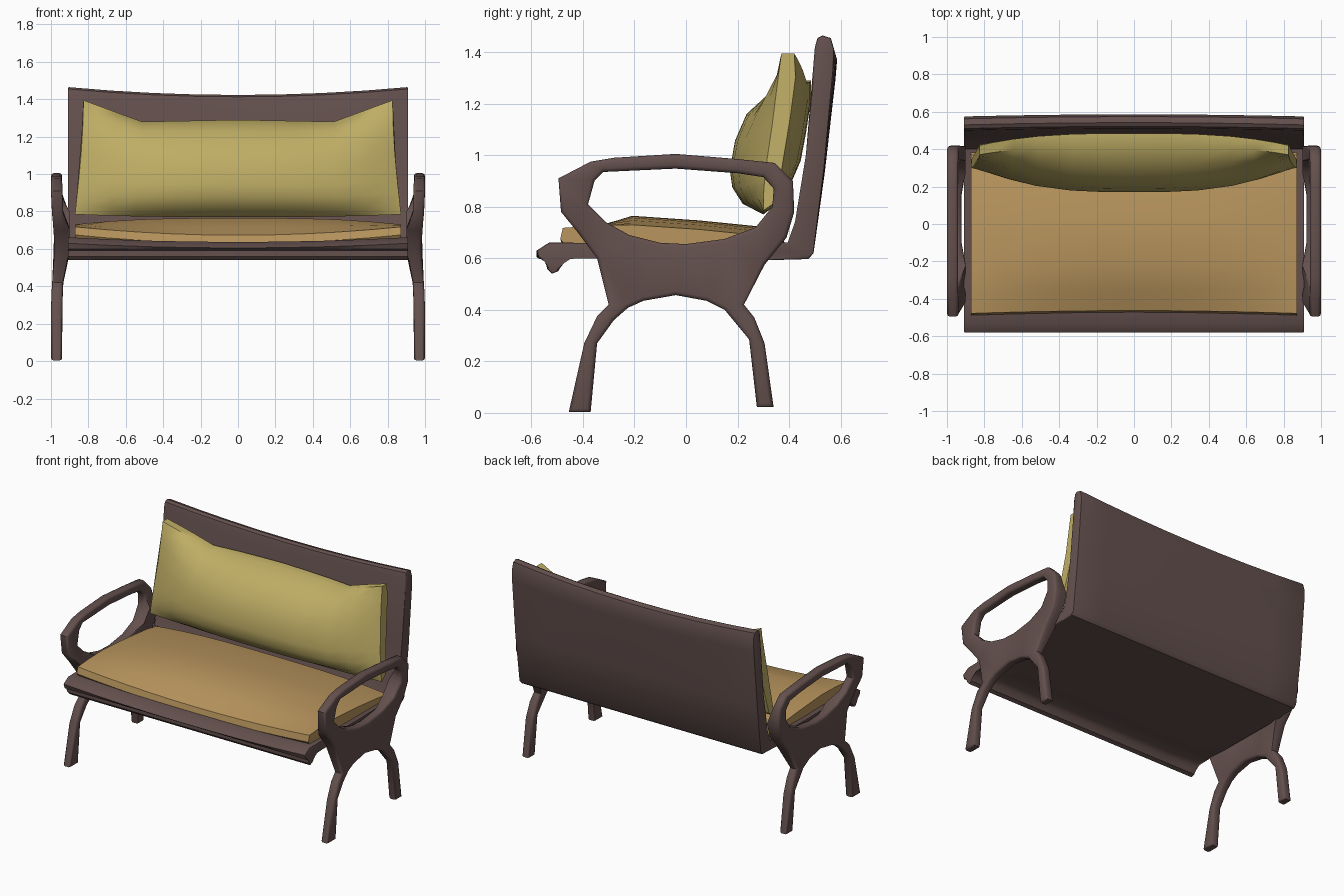
import bpy, bmesh, math

if "Cube" in bpy.data.objects:
    bpy.data.objects.remove(bpy.data.objects["Cube"])


def material(name, rgb):
    m = bpy.data.materials.new(name)
    m.diffuse_color = (*rgb, 1)
    m.use_nodes = True
    m.node_tree.nodes["Principled BSDF"].inputs["Base Color"].default_value = m.diffuse_color
    return m


WOOD = material("dark wood", (0.125, 0.08, 0.075))
TAN = material("tan fabric", (0.48, 0.30, 0.11))
YELLOW = material("yellow fabric", (0.52, 0.42, 0.13))


def finish(bm, name, mat, angle):
    bmesh.ops.recalc_face_normals(bm, faces=bm.faces[:])
    me = bpy.data.meshes.new(name)
    bm.to_mesh(me)
    bm.free()
    me.materials.append(mat)
    ob = bpy.data.objects.new(name, me)
    bpy.context.collection.objects.link(ob)
    bpy.ops.object.select_all(action='DESELECT')
    ob.select_set(True)
    bpy.context.view_layer.objects.active = ob
    bpy.ops.object.shade_smooth_by_angle(angle=math.radians(angle))
    return ob


def loft(name, mat, sections, angle=40, rim=0):
    """Skin closed cross-sections, cap both ends, optionally round the caps."""
    bm = bmesh.new()
    rows = [[bm.verts.new(p) for p in s] for s in sections]
    n = len(rows[0])
    for a, b in zip(rows, rows[1:]):
        for i in range(n):
            j = (i + 1) % n
            bm.faces.new((a[i], a[j], b[j], b[i]))
    caps = [bm.faces.new(rows[0]), bm.faces.new(rows[-1])]
    if rim:
        edges = [e for f in caps for e in f.edges]
        bmesh.ops.bevel(bm, geom=edges, offset=rim, segments=2, profile=0.5,
                        affect='EDGES', clamp_overlap=False)
    return finish(bm, name, mat, angle)


def mirrored(ts):
    return [-t for t in reversed(ts) if t > 0] + ts


# Bench shell: bent seat and back panel with a rolled front lip
shell = [(.53, 1.465), (.562, 1.455), (.575, 1.41), (.57, 1.33), (.535, .95), (.495, .62),
         (.475, .597), (.3, .592), (-.36, .60), (-.45, .605), (-.48, .585), (-.495, .55),
         (-.52, .54), (-.54, .56), (-.54, .592), (-.57, .598), (-.58, .63), (-.53, .662),
         (-.42, .66), (0, .655), (.40, .655), (.43, .74), (.465, 1.0), (.5, 1.42), (.51, 1.455)]
rows = []
for t in mirrored([0, .25, .5, .75, 1]):
    c = 1 - t * t
    row = []
    for y, z in shell:
        back = max(0, min(1, (z - .7) / .75))
        dz = -.042 * c * back
        if y < .3 and z > .62:
            dz = -.025 * c
        row.append((.91 * t, y + .012 * back * c, z + dz))
    rows.append(row)
loft("bench_shell", WOOD, rows, 40, .007)

# Seat cushion, sagging along its front edge
seat = [(-.47, .65), (-.488, .675), (-.478, .718), (-.36, .742), (-.21, .765), (.05, .747),
        (.27, .725), (.37, .705), (.385, .65), (0, .625)]
rows = []
for t in mirrored([0, .2, .4, .6, .8, .94, 1]):
    c = 1 - t * t
    row = []
    for y, z in seat:
        front = max(0, min(1, (-.22 - y) / .25))
        dz = -.045 * c * front
        if z > .7:
            dz -= .035 * abs(t) ** 3 * (1 - front)
        row.append((.872 * t, y + .015 * c * front, z + dz))
    rows.append(row)
loft("seat_cushion", TAN, rows, 35)

# Back pillow: (height fraction, y at middle, y at ends) round the section
pillow = [(0, .30, .30), (.08, .22, .30), (.2, .18, .305), (.33, .17, .315), (.55, .19, .335),
          (.75, .235, .35), (.9, .32, .362), (1, .42, .37), (1, .485, .42), (.85, .485, .425),
          (.6, .465, .405), (.4, .445, .385), (.2, .40, .365), (.05, .335, .345)]
rows = []
for t in mirrored([0, .2, .4, .62, .78, .92, 1]):
    a = abs(t)
    w = 1 - a ** 3
    top = 1.29 - .01 * min(1, a / .62) + max(0, a - .62) / .38 * .115
    low = .77 + .015 * a ** 3
    row = []
    for v, ym, ye in pillow:
        half = .872 - .045 * math.sin(math.pi / 2 * v)
        row.append((half * t, ye + (ym - ye) * w, low + (top - low) * v))
    rows.append(row)
loft("back_pillow", YELLOW, rows, 40)

# Side frame: legs, body and looped armrest cut from one outline (y, z)
outline = [(-.455, .003), (-.37, .003), (-.345, .27), (-.28, .36), (-.225, .408), (-.165, .435),
           (-.04, .457), (.08, .435), (.15, .40), (.245, .285), (.275, .022), (.34, .022),
           (.305, .27), (.265, .37), (.225, .42), (.305, .575), (.39, .68), (.42, .78),
           (.415, .90), (.345, .97), (.2, .985), (-.04, 1.005), (-.28, .99), (-.37, .975),
           (-.495, .91), (-.485, .78), (-.42, .70), (-.345, .60), (-.30, .42), (-.345, .375),
           (-.395, .27)]
hole = [(-.38, .81), (-.355, .90), (-.32, .935), (-.04, .948), (.2, .93), (.3, .915),
        (.34, .87), (.335, .80), (.27, .72), (.15, .675), (0, .655), (-.1, .66),
        (-.22, .69), (-.31, .74)]


def side_frame(name, side):
    bm = bmesh.new()
    edges = []
    for loop in (outline, hole):
        vs = [bm.verts.new((1, y, z)) for y, z in loop]
        edges += [bm.edges.new((vs[i - 1], vs[i])) for i in range(len(vs))]
    bmesh.ops.triangle_fill(bm, use_beauty=True, edges=edges)
    ext = bmesh.ops.extrude_face_region(bm, geom=bm.faces[:])
    for v in ext["geom"]:
        if isinstance(v, bmesh.types.BMVert):
            v.co.x = .94
    bmesh.ops.recalc_face_normals(bm, faces=bm.faces[:])
    rims = [e for e in bm.edges if len(e.link_faces) == 2
            and e.calc_face_angle(0) > 1.4
            and abs(e.verts[0].co.x - e.verts[1].co.x) < .001]
    bmesh.ops.bevel(bm, geom=rims, offset=.015, segments=2, profile=.5,
                    affect='EDGES', clamp_overlap=False)
    for v in bm.verts:
        x, y, z = v.co
        # struts reach inwards to meet the bench shell
        joint = x < .945 and abs(y) > .2 and .5 < z < (.8 if y > 0 else .72)
        x -= .02 * math.exp(-((z - .6) / .17) ** 2)
        v.co.x = side * (.9 if joint else x)
    finish(bm, name, WOOD, 50)


side_frame("side_frame_right", 1)
side_frame("side_frame_left", -1)
